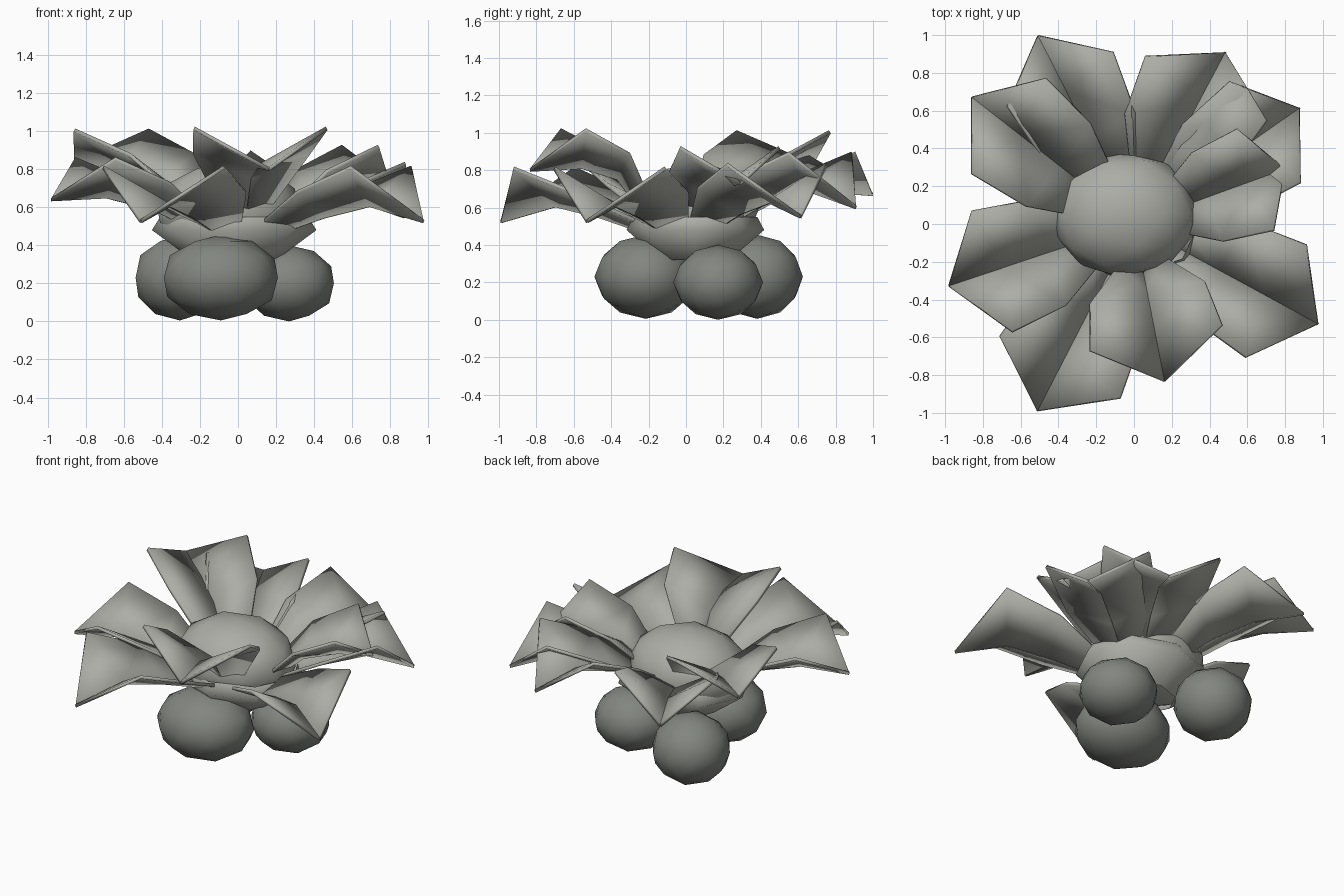
import bpy, bmesh
from math import radians, cos, sin
from mathutils import Vector

if "Cube" in bpy.data.objects:
    bpy.data.objects.remove(bpy.data.objects["Cube"])


def material(name, rgb):
    m = bpy.data.materials.new(name)
    m.diffuse_color = (*rgb, 1)
    m.use_nodes = True
    m.node_tree.nodes["Principled BSDF"].inputs["Base Color"].default_value = m.diffuse_color
    return m


LEAF = material("leaf_grey", (0.42, 0.42, 0.385))
STONE = material("stone_grey", (0.225, 0.24, 0.215))


def finish(name, bm, mat):
    mesh = bpy.data.meshes.new(name)
    bmesh.ops.recalc_face_normals(bm, faces=bm.faces)
    bm.to_mesh(mesh)
    bm.free()
    mesh.materials.append(mat)
    for p in mesh.polygons:
        p.use_smooth = True
    ob = bpy.data.objects.new(name, mesh)
    bpy.context.collection.objects.link(ob)
    return ob


def pebble(name, centre, radii, mat):
    """Low-poly ball."""
    bm = bmesh.new()
    bmesh.ops.create_icosphere(bm, subdivisions=2, radius=1)
    for v in bm.verts:
        v.co = Vector(centre) + Vector([a * b for a, b in zip(v.co, radii)])
    return finish(name, bm, mat)


def leaf(name, angle, tip_r, tip_z, side_r, half, side_z):
    """Two mirrored slabs meeting at a sunken midrib and ending in a tip."""
    reach = side_r * cos(radians(half))
    width = side_r * sin(radians(half))
    mid = max(reach * 0.6, 0.34)
    # rows: (edge distance, half width, edge height, rib distance, rib height)
    rows = [
        (0.20, 0.12, side_z * 0.35 + 0.23, 0.20, side_z * 0.35 + 0.17),
        (mid, width * 0.87, side_z - 0.13, mid, side_z - 0.26),
        (reach, width, side_z, reach * 0.92, side_z - 0.20),
    ]
    bm = bmesh.new()
    for side in (1, -1):
        edge = [bm.verts.new((d, w * side, z)) for d, w, z, _, _ in rows]
        rib = [bm.verts.new((rd, 0, rz)) for _, _, _, rd, rz in rows]
        tip = bm.verts.new((tip_r, 0, tip_z))
        for i in (0, 1):
            bm.faces.new((edge[i], edge[i + 1], rib[i + 1], rib[i]))
        bm.faces.new((edge[2], tip, rib[2]))
    ob = finish(name, bm, LEAF)
    ob.rotation_euler.z = radians(angle)
    mod = ob.modifiers.new("thickness", "SOLIDIFY")
    mod.thickness = 0.02
    mod.offset = 0
    return ob


# three rounded pebbles at the base
pebble("base_pebble_front", (-0.09, -0.215, 0.23), (0.315, 0.275, 0.225), STONE)
pebble("base_pebble_right", (0.268, 0.172, 0.20), (0.248, 0.24, 0.20), STONE)
pebble("base_pebble_back", (-0.305, 0.38, 0.23), (0.245, 0.245, 0.225), STONE)

# domed heart with a flared collar beneath it
pebble("heart", (-0.05, 0.05, 0.58), (0.39, 0.335, 0.262), LEAF)
bm = bmesh.new()
for r1, r2, z, h in ((0.20, 0.40, 0.40, 0.16), (0.40, 0.36, 0.515, 0.07)):
    ring = bmesh.ops.create_cone(bm, cap_ends=False, segments=8,
                                 radius1=r1, radius2=r2, depth=h)["verts"]
    bmesh.ops.translate(bm, verts=ring, vec=(0, 0, z))
bmesh.ops.scale(bm, verts=bm.verts, vec=(1.08, 0.92, 1))
bmesh.ops.translate(bm, verts=bm.verts, vec=(-0.02, 0.05, 0))
bmesh.ops.remove_doubles(bm, verts=bm.verts, dist=0.003)
finish("collar", bm, LEAF)

# leaves: angle, tip radius, tip height, side radius, half spread, side height
LEAVES = [
    (-117.3, 1.115, 0.525, 0.925, 22.7, 0.81),
    (-28.5, 1.11, 0.525, 0.92, 21.5, 0.81),
    (35, 1.07, 0.55, 0.907, 21, 0.83),
    (62, 1.03, 0.60, 0.89, 24, 0.89),
    (117, 1.12, 0.67, 0.915, 20, 0.89),
    (142, 1.09, 0.83, 0.90, 20.7, 1.005),
    (-161.5, 1.035, 0.64, 0.86, 23, 0.855),
    (-79, 0.85, 0.80, 0.71, 30, 1.015),
    (20, 0.85, 0.73, 0.74, 22.5, 0.92),
]
for n, args in enumerate(LEAVES, 1):
    leaf(f"leaf_{n}", *args)
